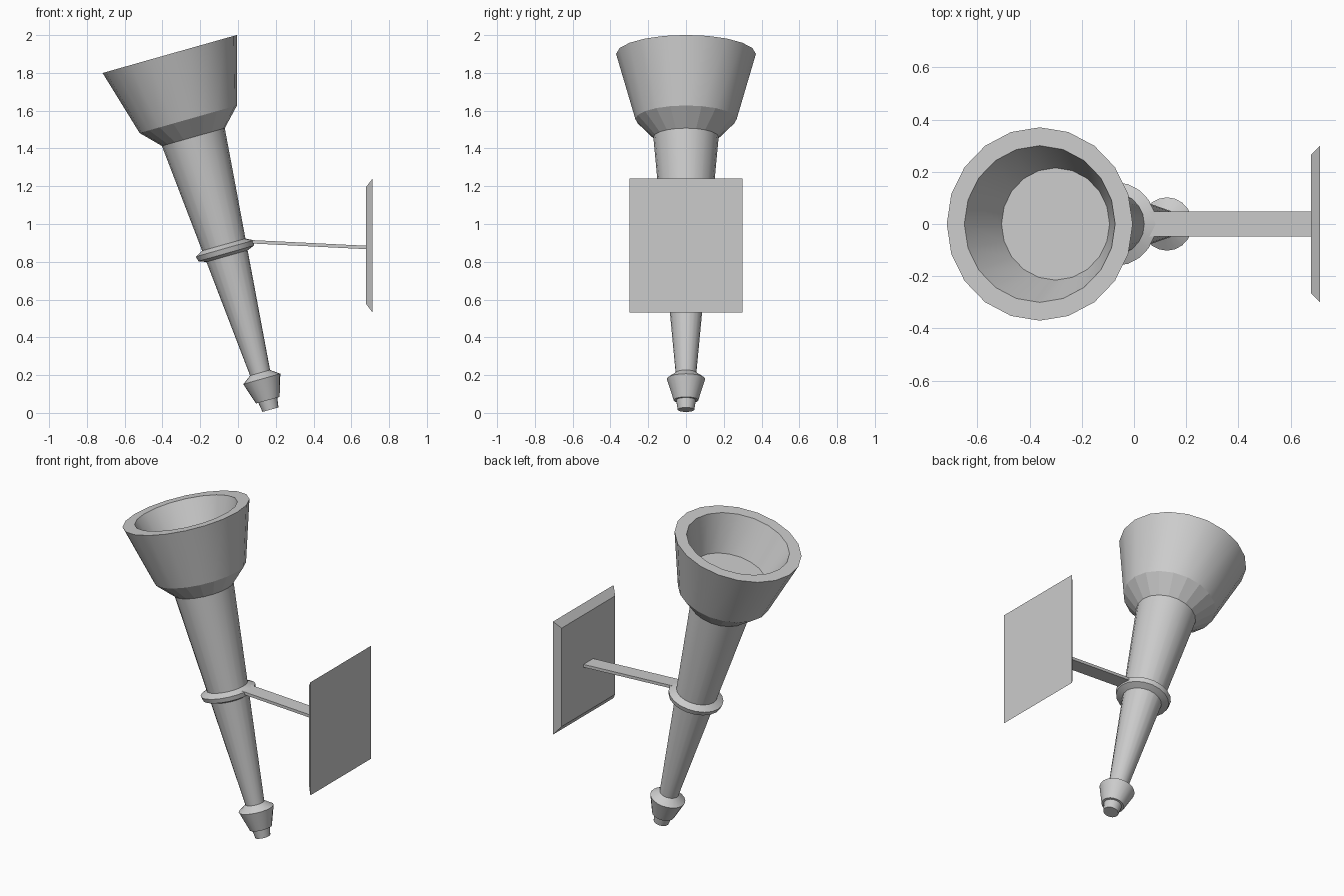
import bpy, bmesh
from math import radians, sin, cos, pi
from mathutils import Matrix

cube = bpy.data.objects.get("Cube")
if cube:
    bpy.data.objects.remove(cube, do_unlink=True)

grey = bpy.data.materials.new("plain grey")
grey.use_nodes = True
colour = (0.6, 0.6, 0.6, 1)
grey.diffuse_color = colour
grey.node_tree.nodes["Principled BSDF"].inputs["Base Color"].default_value = colour

SIDES = 20
# The torch leans away from the wall plate
LEAN = Matrix.Translation((0.172, 0, 0.017)) @ Matrix.Rotation(radians(-15.8), 4, 'Y')


def finish(name, bm, smooth=True):
    bmesh.ops.recalc_face_normals(bm, faces=bm.faces)
    mesh = bpy.data.meshes.new(name)
    bm.to_mesh(mesh)
    bm.free()
    mesh.materials.append(grey)
    obj = bpy.data.objects.new(name, mesh)
    bpy.context.collection.objects.link(obj)
    if smooth:
        bpy.ops.object.select_all(action='DESELECT')
        obj.select_set(True)
        bpy.context.view_layer.objects.active = obj
        bpy.ops.object.shade_smooth_by_angle(angle=radians(25))
    return obj


def lathe(name, profile, cap_start=False, cap_end=False):
    """Turn (radius, height) points round the leaning axis."""
    bm = bmesh.new()
    rings = []
    for r, h in profile:
        rings.append([bm.verts.new((r * cos(2 * pi * i / SIDES), r * sin(2 * pi * i / SIDES), h))
                      for i in range(SIDES)])
    for low, high in zip(rings, rings[1:]):
        for i in range(SIDES):
            j = (i + 1) % SIDES
            bm.faces.new((low[i], low[j], high[j], high[i]))
    if cap_start:
        bm.faces.new(rings[0])
    if cap_end:
        bm.faces.new(rings[-1])
    bm.transform(LEAN)
    return finish(name, bm)


def loft(name, start, end):
    """Box between two upright rectangles given as (x, half width, bottom, top)."""
    bm = bmesh.new()
    loops = [[bm.verts.new(p) for p in ((x, -w, lo), (x, w, lo), (x, w, hi), (x, -w, hi))]
             for x, w, lo, hi in (start, end)]
    for loop in loops:
        bm.faces.new(loop)
    for i in range(4):
        j = (i + 1) % 4
        bm.faces.new((loops[0][i], loops[0][j], loops[1][j], loops[1][i]))
    return finish(name, bm, smooth=False)


# Tip and flared foot
lathe("foot", [(0.044, 0), (0.052, 0.052), (0.065, 0.052), (0.102, 0.169), (0.055, 0.203)],
      cap_start=True)

# Tapered handle
lathe("handle", [(0.055, 0.203), (0.173, 1.5)])

# Hollow cup with its floor, lower band faceted
cup = lathe("cup", [(0.173, 1.5), (0.268, 1.598), (0.37, 1.957), (0.3, 1.957), (0.215, 1.735)],
            cap_end=True)
for face in cup.data.polygons[:SIDES]:
    face.use_smooth = False

# Holding ring round the handle
lathe("holding_ring", [(0.114, 0.845), (0.153, 0.86), (0.16, 0.887), (0.119, 0.908)])

# Bracket arm and bevelled wall plate
loft("bracket_arm", (0.05, 0.048, 0.898, 0.916), (0.677, 0.048, 0.867, 0.885))
loft("wall_plate", (0.677, 0.265, 0.578, 1.195), (0.712, 0.3, 0.532, 1.24))
